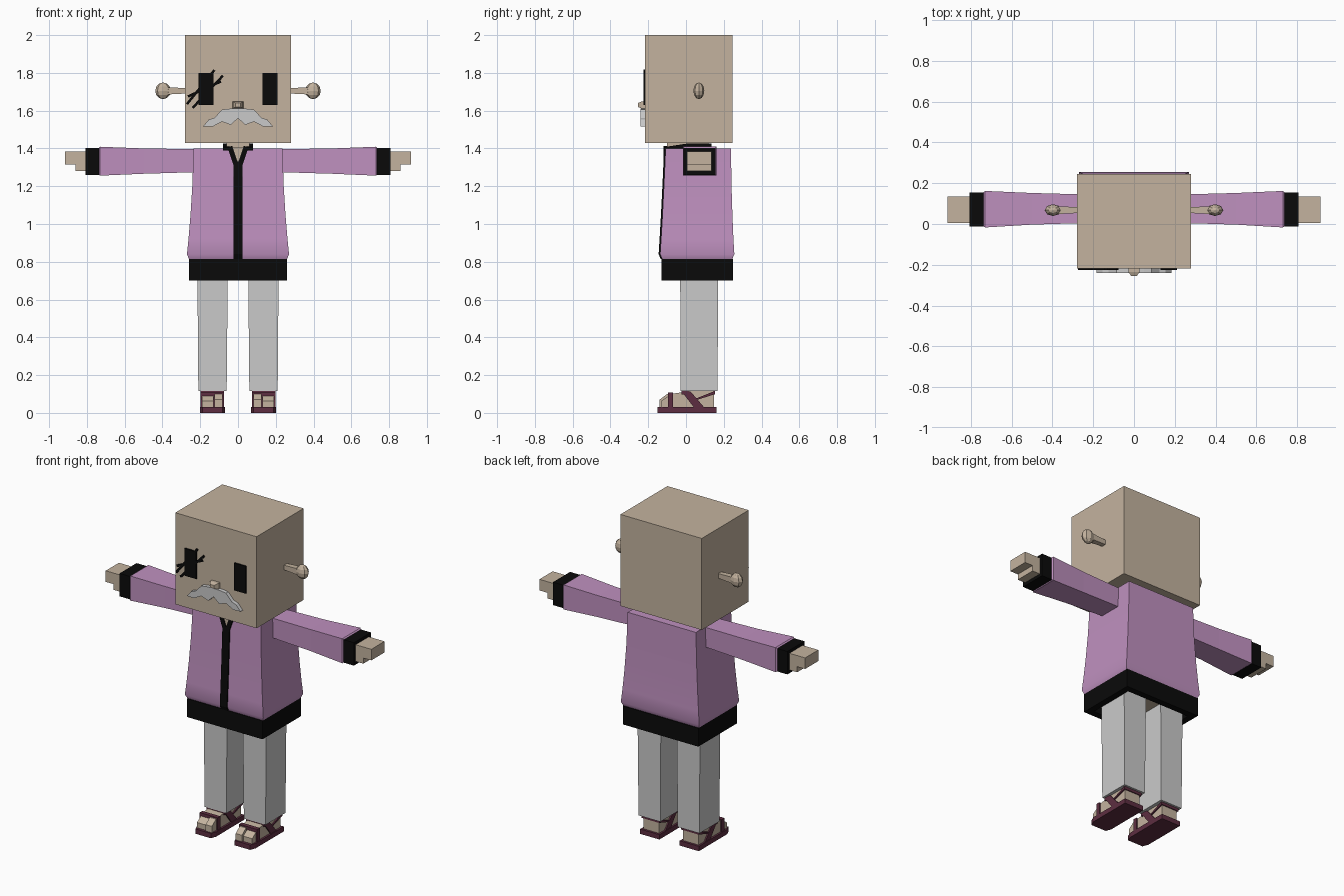
import bpy, bmesh
from math import radians, atan2, hypot
from mathutils import Matrix, Vector

if "Cube" in bpy.data.objects:
    bpy.data.objects.remove(bpy.data.objects["Cube"], do_unlink=True)


def material(name, rgb):
    m = bpy.data.materials.new(name)
    m.use_nodes = True
    m.diffuse_color = (*rgb, 1)
    m.node_tree.nodes["Principled BSDF"].inputs["Base Color"].default_value = (*rgb, 1)
    return m


SKIN = material("tan skin", (0.55, 0.45, 0.345))
LILAC = material("lilac cloth", (0.52, 0.28, 0.52))
BLACK = material("black trim", (0.003, 0.003, 0.003))
GREY = material("light grey", (0.59, 0.59, 0.59))
MAROON = material("maroon leather", (0.11, 0.027, 0.052))


def finish(name, bm, mat, mirror=False, smooth=False):
    bmesh.ops.recalc_face_normals(bm, faces=bm.faces)
    me = bpy.data.meshes.new(name)
    bm.to_mesh(me)
    bm.free()
    me.materials.append(mat)
    ob = bpy.data.objects.new(name, me)
    bpy.context.collection.objects.link(ob)
    if mirror:
        ob.modifiers.new("mirror", "MIRROR").use_mirror_merge = False
    if smooth:
        bpy.ops.object.select_all(action="DESELECT")
        ob.select_set(True)
        bpy.context.view_layer.objects.active = ob
        bpy.ops.object.shade_smooth_by_angle(angle=radians(30))
    return ob


def loft(name, rings, mat, closed=False, **kw):
    """Skin a row of matching rings; cap the ends, or join them if closed."""
    bm = bmesh.new()
    loops = [[bm.verts.new(p) for p in ring] for ring in rings]
    pairs = list(zip(loops, loops[1:]))
    if closed:
        pairs.append((loops[-1], loops[0]))
    else:
        bm.faces.new(loops[0])
        bm.faces.new(loops[-1])
    for a, b in pairs:
        for i in range(len(a)):
            j = (i + 1) % len(a)
            bm.faces.new((a[i], a[j], b[j], b[i]))
    return finish(name, bm, mat, **kw)


def rect(u0, u1, v0, v1):
    return [(u0, v0), (u1, v0), (u1, v1), (u0, v1)]


def ring_z(z, x0, x1, y0, y1):
    return [(x, y, z) for x, y in rect(x0, x1, y0, y1)]


def ring_x(x, y0, y1, z0, z1):
    return [(x, y, z) for y, z in rect(y0, y1, z0, z1)]


def box(name, x, y, z, mat, **kw):
    return loft(name, [ring_z(h, *x, *y) for h in z], mat, **kw)


def side_prism(name, yz, x, mat, **kw):
    return loft(name, [[(h, a, b) for a, b in yz] for h in x], mat, **kw)


def front_prism(name, xz, y, mat, **kw):
    return loft(name, [[(a, h, b) for a, b in xz] for h in y], mat, **kw)


def strip(p, q, w):
    """Corners of a flat bar of width w from p to q."""
    p, q = Vector(p), Vector(q)
    n = (q - p).orthogonal().normalized() * w / 2
    return [tuple(v) for v in (p + n, q + n, q - n, p - n)]


# Head, eyes and scratches
FACE = -0.217
box("head", (-0.28, 0.28), (FACE, 0.245), (1.43, 2.0), SKIN)
box("eyes", (0.13, 0.21), (FACE - 0.009, FACE), (1.63, 1.8), BLACK, mirror=True)
for i, (p, q) in enumerate([((-0.27, 1.635), (-0.125, 1.815)),
                            ((-0.24, 1.615), (-0.08, 1.785)),
                            ((-0.265, 1.675), (-0.09, 1.755))]):
    front_prism(f"eye_scratch_{i + 1}", strip(p, q, 0.013), (FACE - 0.009, FACE), BLACK)

# Nose tapers forward; moustache is a cut-out slab
loft("nose", [[(x, y, z) for x, z in rect(-w, w, 1.63 - h, 1.63 + h)]
              for y, w, h in ((FACE, 0.028, 0.018), (-0.235, 0.027, 0.018), (-0.255, 0.014, 0.01))], SKIN)
half = [(0.0, 1.612), (0.05, 1.61), (0.085, 1.605), (0.125, 1.562), (0.155, 1.552),
        (0.185, 1.517), (0.135, 1.515), (0.085, 1.542), (0.038, 1.525), (0.0, 1.56)]
outline = half + [(-x, z) for x, z in reversed(half[1:-1])]
front_prism("moustache", outline, (-0.24, FACE), GREY)

# Ears: a stalk ending in a faceted bulb
loft("ear_stalks", [ring_x(x, 0.068 - r, 0.068 + r, 1.705 - r, 1.705 + r)
                    for x, r in ((0.27, 0.014), (0.37, 0.019))], SKIN, mirror=True)
bm = bmesh.new()
bmesh.ops.create_uvsphere(bm, u_segments=8, v_segments=6, radius=1,
                          matrix=Matrix.Translation((0.397, 0.068, 1.705))
                          @ Matrix.Diagonal((0.041, 0.029, 0.044, 1)))
finish("ear_bulbs", bm, SKIN, mirror=True)

# Jacket: height, half width, front y, back y
body = [(0.815, 0.26, -0.126, 0.245), (0.84, 0.27, -0.137, 0.256), (0.92, 0.262, -0.132, 0.251),
        (1.04, 0.252, -0.125, 0.246), (1.2, 0.242, -0.117, 0.241), (1.4, 0.235, -0.108, 0.238)]
loft("jacket", [ring_z(z, -w, w, f, b) for z, w, f, b in body], LILAC, smooth=True)
loft("jacket_hem", [ring_z(z, -0.26 + t, 0.26 - t, -0.13 + t, 0.25 - t)
                    for z, t in ((0.7, 0), (0.815, 0), (0.815, 0.04), (0.7, 0.04))], BLACK, closed=True)
box("hips", (-0.215, 0.215), (-0.085, 0.205), (0.74, 0.82), SKIN)

# Zip follows the jacket front, opening into a V at the neck
zip_path = body[:-1] + [(1.33, 0, -0.111, 0)]
loft("zip", [ring_z(z, -0.024, 0.024, f - 0.008, f + 0.01) for z, _, f, _ in zip_path], BLACK)
front_prism("neck_v", [(-0.04, 1.405), (0.04, 1.405), (0, 1.31)], (-0.114, -0.1), SKIN)
front_prism("lapels", strip((0.043, 1.41), (0.011, 1.315), 0.026), (-0.119, -0.1), BLACK, mirror=True)

# Neck and collar
box("neck", (-0.06, 0.06), (-0.1, 0.12), (1.38, 1.44), SKIN)
side = [(-0.117, 1.39), (-0.117, 1.407), (0.0, 1.425), (0.13, 1.425), (0.13, 1.39)]
side_prism("collar_sides", side, (0.035, 0.08), BLACK, mirror=True)
box("collar_back", (-0.08, 0.08), (0.11, 0.135), (1.39, 1.425), BLACK)

# Sleeves, cuffs and stepped hands
loft("sleeves", [ring_x(*s) for s in ((0.2, 0.006, 0.144, 1.275, 1.396),
                                      (0.5, -0.003, 0.152, 1.266, 1.4),
                                      (0.73, -0.017, 0.162, 1.256, 1.409),
                                      (0.742, -0.007, 0.152, 1.265, 1.4))], LILAC, mirror=True)
box("cuffs", (0.735, 0.807), (-0.012, 0.155), (1.26, 1.403), BLACK, mirror=True)
hand = [(0.78, 1.28), (0.86, 1.28), (0.86, 1.315), (0.915, 1.315), (0.915, 1.384), (0.78, 1.384)]
front_prism("hands", hand, (0.005, 0.135), SKIN, mirror=True)

# Trouser legs
loft("trouser_legs", [ring_z(0.115, 0.06, 0.21, -0.028, 0.167),
                      ring_z(0.76, 0.054, 0.215, -0.031, 0.17)], GREY, mirror=True)

# Feet with a separate big toe
foot = [(-0.085, 0.02), (-0.085, 0.1), (0.0, 0.112), (0.0, 0.13), (0.148, 0.13), (0.148, 0.02)]
side_prism("feet", foot, (0.082, 0.19), SKIN, mirror=True)
toe = [(-0.08, 0.02), (-0.14, 0.02), (-0.14, 0.07), (-0.1, 0.1), (-0.08, 0.1)]
side_prism("big_toes", toe, (0.082, 0.125), SKIN, mirror=True)
small = [(y + 0.008, z * 0.9) for y, z in toe]
side_prism("small_toes", small, (0.129, 0.19), SKIN, mirror=True)

# Sandals: sole, toe strap, ankle strap, and diagonal straps on both sides
sole = [(0.082, -0.15), (0.188, -0.15), (0.202, -0.115), (0.202, 0.162), (0.07, 0.162), (0.07, -0.115)]
loft("sandal_soles", [[(x, y, z) for x, y in sole] for z in (0, 0.03)], MAROON, mirror=True)
box("toe_straps", (0.074, 0.198), (-0.094, -0.068), (0.025, 0.108), MAROON, mirror=True)
box("instep_straps", (0.074, 0.198), (-0.025, 0.012), (0.098, 0.118), MAROON, mirror=True)
for name, x in (("inner", (0.074, 0.083)), ("outer", (0.189, 0.198))):
    front = [(-0.022, 0.112), (0.025, 0.112), (0.1, 0.025), (0.045, 0.025)]
    back = [(0.03, 0.06), (0.05, 0.075), (0.15, 0.115), (0.15, 0.098)]
    side_prism(f"{name}_diagonal_straps", front, x, MAROON, mirror=True)
    side_prism(f"{name}_heel_straps", back, x, MAROON, mirror=True)
box("heel_straps", (0.074, 0.198), (0.145, 0.154), (0.098, 0.115), MAROON, mirror=True)
